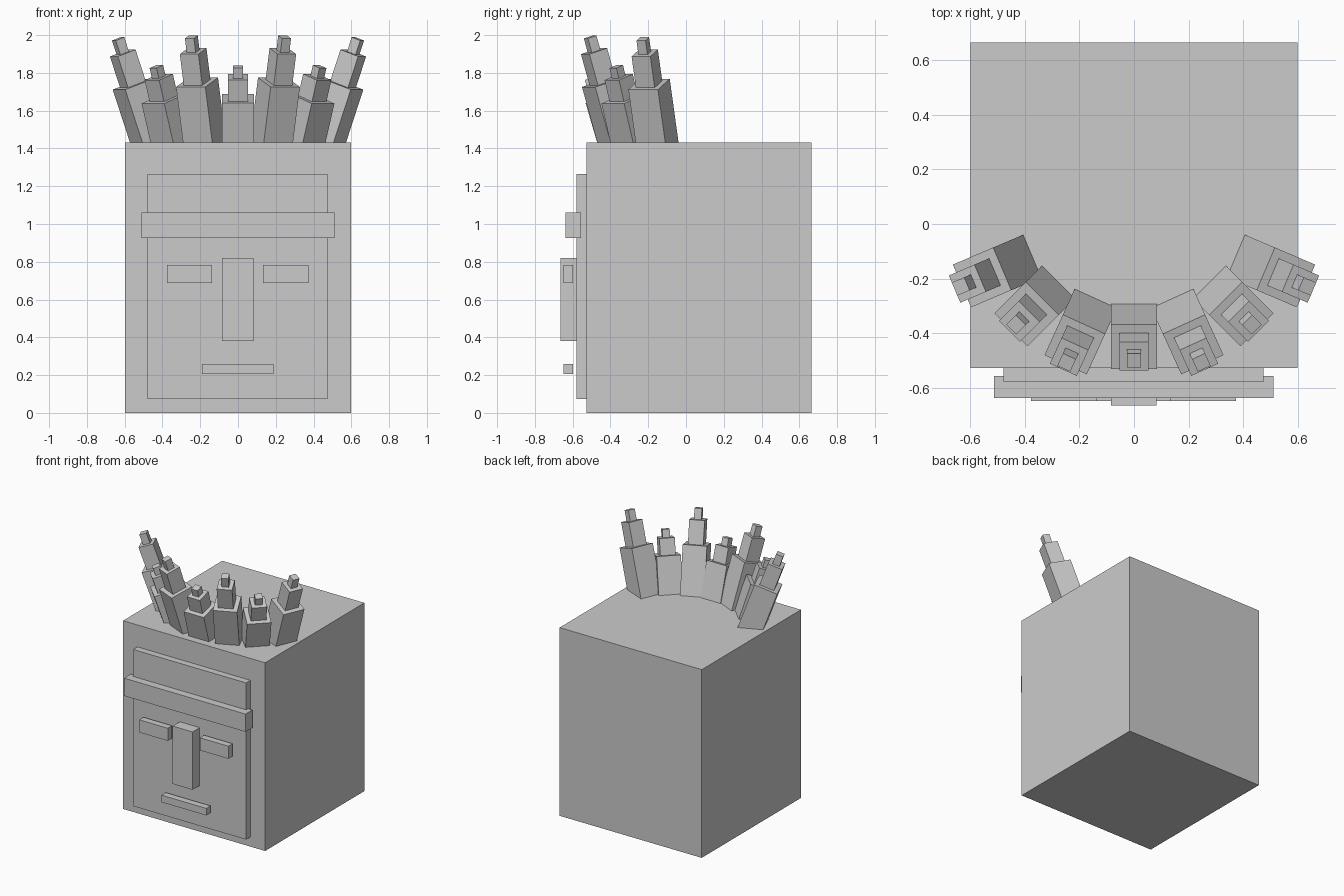
import bpy
import bmesh
from math import radians, cos
from mathutils import Matrix, Vector

if "Cube" in bpy.data.objects:
    bpy.data.objects.remove(bpy.data.objects["Cube"], do_unlink=True)

stone = bpy.data.materials.new("stone_grey")
stone.use_nodes = True
stone.diffuse_color = (0.6, 0.6, 0.6, 1)
stone.node_tree.nodes["Principled BSDF"].inputs["Base Color"].default_value = (0.6, 0.6, 0.6, 1)


def add_cuboid(bm, lo, hi, matrix=Matrix()):
    lo, hi = Vector(lo), Vector(hi)
    place = Matrix.Translation((lo + hi) / 2) @ Matrix.Diagonal((*(hi - lo), 1))
    bmesh.ops.create_cube(bm, size=1, matrix=matrix @ place)


def finish(name, bm):
    mesh = bpy.data.meshes.new(name)
    bm.to_mesh(mesh)
    bm.free()
    mesh.materials.append(stone)
    bpy.context.collection.objects.link(bpy.data.objects.new(name, mesh))


def block(name, lo, hi):
    bm = bmesh.new()
    add_cuboid(bm, lo, hi)
    finish(name, bm)


# Head and face
HEAD_TOP = 1.432
block("head", (-0.598, -0.528, 0), (0.598, 0.665, HEAD_TOP))
block("face_plate", (-0.478, -0.579, 0.073), (0.474, -0.528, 1.265))
block("brow_band", (-0.512, -0.638, 0.925), (0.51, -0.556, 1.06))
block("nose", (-0.084, -0.665, 0.38), (0.083, -0.579, 0.82))
block("right_eye", (-0.377, -0.648, 0.687), (-0.137, -0.597, 0.783))
block("left_eye", (0.133, -0.648, 0.687), (0.373, -0.597, 0.783))
block("mouth", (-0.19, -0.648, 0.206), (0.187, -0.597, 0.26))


# Stepped crown spikes, fanned around the front and leaning outward
def spike(name, x, y, turn, lean, tops):
    bm = bmesh.new()
    frame = (Matrix.Translation((x, y, HEAD_TOP))
             @ Matrix.Rotation(radians(turn), 4, 'Z')
             @ Matrix.Rotation(radians(lean), 4, 'X'))
    bottom = -0.1
    for width, top in zip((0.17, 0.108, 0.052), tops):
        h = width / 2
        top = (top - HEAD_TOP) / cos(radians(lean))
        add_cuboid(bm, (-h, -h, bottom), (h, h, top), frame)
        bottom = top
    finish(name, bm)


SHORT = (1.664, 1.778, 1.833)
TALL = (1.75, 1.915, 1.99)
spike("center_spike", 0, -0.382, 0, 16.4, SHORT)
for side, s in (("left", 1), ("right", -1)):
    spike(side + "_inner_spike", s * 0.177, -0.354, s * 24.5, 16.8, TALL)
    spike(side + "_middle_spike", s * 0.34, -0.277, s * 45, 18, SHORT)
    spike(side + "_outer_spike", s * 0.456, -0.153, s * 67, 19.5, [t - 0.01 for t in TALL])
